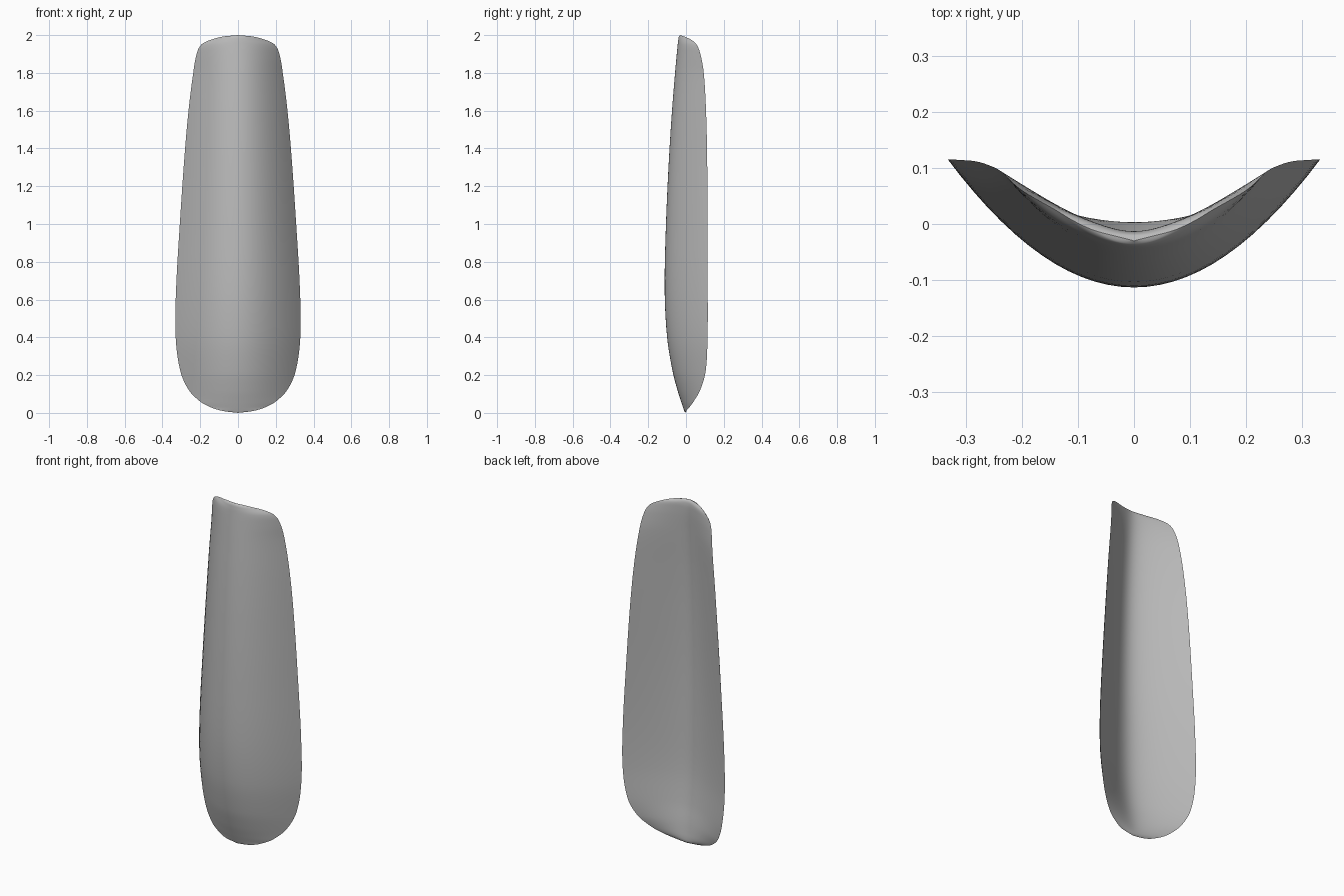
import bpy
import bmesh
from mathutils import Vector

cube = bpy.data.objects.get("Cube")
if cube:
    bpy.data.objects.remove(cube, do_unlink=True)

# Stations up the guard: height, half width, front centre y, back centre y, rim y
STATIONS = [Vector(s) for s in (
    (0, 0, -.005, -.005, -.005),
    (.01, .08, -.009, .002, 0),
    (.03, .145, -.016, .003, .018),
    (.06, .2, -.026, 0, .04),
    (.12, .26, -.045, -.008, .075),
    (.22, .305, -.071, -.024, .104),
    (.4, .33, -.1, -.042, .114),
    (.65, .328, -.113, -.05, .115),
    (1, .308, -.106, -.053, .114),
    (1.35, .284, -.09, -.046, .112),
    (1.6, .262, -.074, -.035, .106),
    (1.8, .237, -.058, -.022, .094),
    (1.9, .219, -.049, -.015, .076),
    (1.95, .194, -.044, -.013, .056),
    (1.975, .145, -.041, -.014, .028),
    (1.993, .075, -.037, -.019, -.01),
    (2, 0, -.03, -.03, -.03),
)]
STEPS = 5      # rows between stations
HALF = 14      # columns on each half


def smooth_rows(stations):
    """Catmull-Rom interpolation through the stations."""
    last = len(stations) - 1
    for i in range(last):
        b, c = stations[i], stations[i + 1]
        a, d = stations[max(i - 1, 0)], stations[min(i + 2, last)]
        for k in range(STEPS):
            t = k / STEPS
            # one-sided tangents scaled by the height spacing keep it even
            h = c[0] - b[0]
            m1 = (c - a) * (h / (c[0] - a[0]))
            m2 = (d - b) * (h / (d[0] - b[0]))
            yield (b * (2*t**3 - 3*t**2 + 1) + m1 * (t**3 - 2*t**2 + t)
                   + c * (3*t**2 - 2*t**3) + m2 * (t**3 - t**2))


def back_curve(t, soft=.3):
    """Rounded V from centre to rim."""
    return ((t*t + soft*soft)**.5 - soft) / ((1 + soft*soft)**.5 - soft)


def section(row):
    """Closed crescent: front from rim to rim, then back the other way."""
    z, w, front, back, rim = row
    ts = [i / HALF for i in range(-HALF, HALF + 1)]
    pts = [(w*t, front + (rim - front) * t*t, z) for t in ts]
    pts += [(w*t, back + (rim - back) * back_curve(t), z) for t in ts[-2:0:-1]]
    return pts


# Curved guard shell
bm = bmesh.new()
rows = list(smooth_rows(STATIONS))[1:]
rings = [[bm.verts.new(p) for p in section(r)] for r in rows]
count = len(rings[0])
for low, high in zip(rings, rings[1:]):
    for i in range(count):
        j = (i + 1) % count
        bm.faces.new((low[i], low[j], high[j], high[i]))

# Close both ends on a single tip
for ring, tip in ((rings[0], STATIONS[0]), (rings[-1], STATIONS[-1])):
    point = bm.verts.new((0, tip[2], tip[0]))
    for i in range(count):
        bm.faces.new((ring[i], ring[(i + 1) % count], point))
bmesh.ops.recalc_face_normals(bm, faces=bm.faces)

mesh = bpy.data.meshes.new("guard_shell")
bm.to_mesh(mesh)
bm.free()
shell = bpy.data.objects.new("guard_shell", mesh)
bpy.context.collection.objects.link(shell)

# Plain grey
grey = bpy.data.materials.new("plain_grey")
grey.use_nodes = True
grey.diffuse_color = (.5, .5, .5, 1)
grey.node_tree.nodes["Principled BSDF"].inputs["Base Color"].default_value = (.5, .5, .5, 1)
mesh.materials.append(grey)

bpy.context.view_layer.objects.active = shell
shell.select_set(True)
bpy.ops.object.shade_smooth_by_angle(angle=.7)
